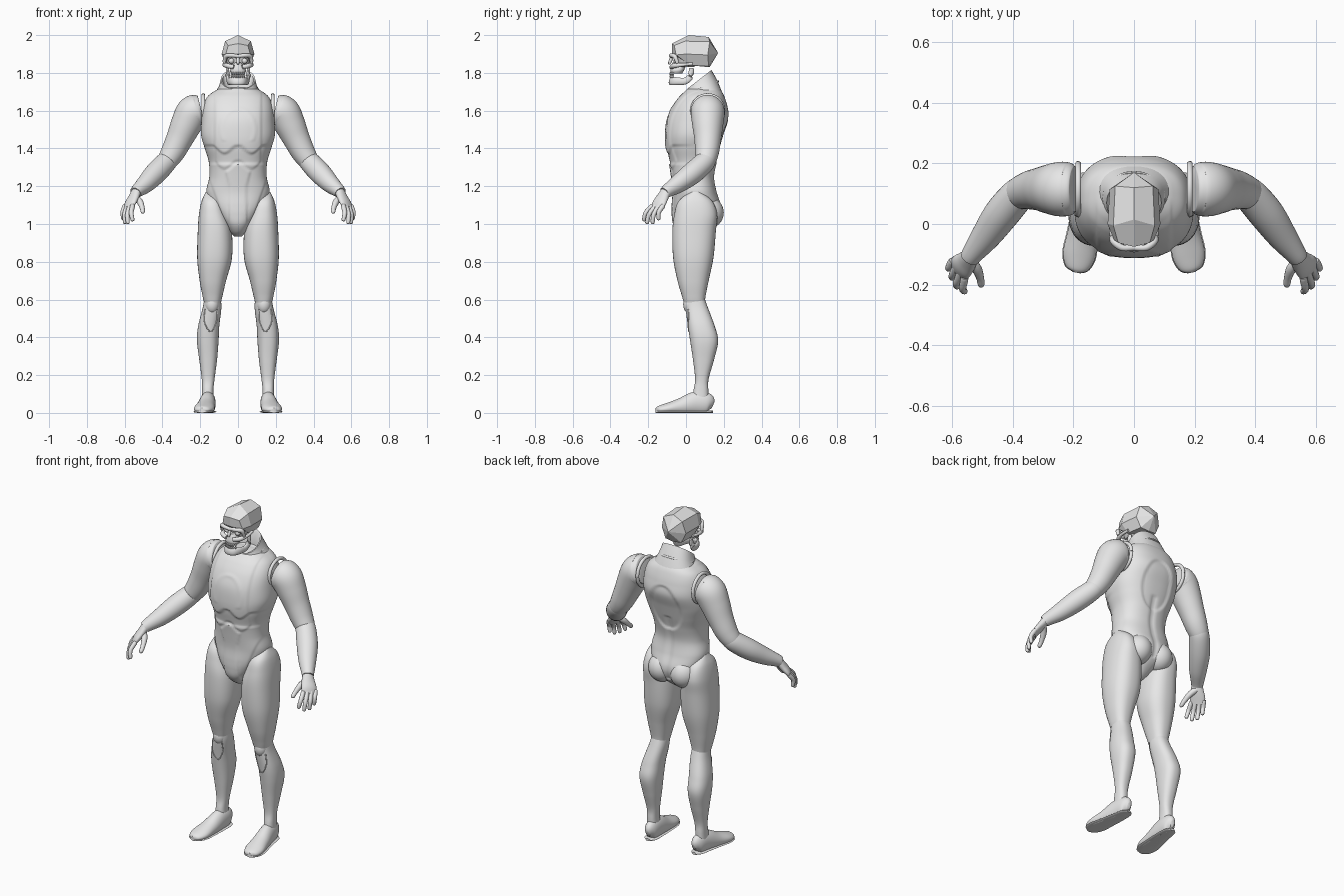
import bpy, bmesh, math
from mathutils import Vector

if "Cube" in bpy.data.objects:
    bpy.data.objects.remove(bpy.data.objects["Cube"], do_unlink=True)

grey = bpy.data.materials.new("light_grey")
grey.use_nodes = True
grey.diffuse_color = (.8, .8, .8, 1)
grey.node_tree.nodes["Principled BSDF"].inputs["Base Color"].default_value = (.8, .8, .8, 1)

POWER = 2.4  # squareness of body cross-sections


def finish(name, bm, smooth=True):
    """Turn a bmesh into a named, coloured object."""
    bmesh.ops.recalc_face_normals(bm, faces=bm.faces[:])
    mesh = bpy.data.meshes.new(name)
    bm.to_mesh(mesh)
    bm.free()
    mesh.materials.append(grey)
    for poly in mesh.polygons:
        poly.use_smooth = smooth
    if smooth:
        mesh.set_sharp_from_angle(angle=math.radians(45))
    obj = bpy.data.objects.new(name, mesh)
    bpy.context.scene.collection.objects.link(obj)
    return obj


def skin(name, rings):
    """Bridge rings of points and cap both ends."""
    bm = bmesh.new()
    loops = [[bm.verts.new(p) for p in ring] for ring in rings]
    count = len(loops[0])
    for low, high in zip(loops, loops[1:]):
        for i in range(count):
            j = (i + 1) % count
            bm.faces.new((low[i], low[j], high[j], high[i]))
    bm.faces.new(loops[0])
    bm.faces.new(loops[-1])
    return finish(name, bm)


def spline(rows, steps):
    """Smooth curve through rows of numbers."""
    out = []
    for i in range(len(rows) - 1):
        quad = rows[max(i - 1, 0)], rows[i], rows[i + 1], rows[min(i + 2, len(rows) - 1)]
        for k in range(steps):
            t = k / steps
            out.append([b + t / 2 * (c - a + t * (2*a - 5*b + 4*c - d + t * (3*(b - c) + d - a)))
                        for a, b, c, d in zip(*quad)])
    return out + [list(rows[-1])]


def mirror(rows, s):
    return [(row[0] * s, *row[1:]) for row in rows]


def signed_power(v):
    return math.copysign(abs(v) ** (2 / POWER), v)


def stack(name, rows, steps=8, sides=48, relief=None, tilts=None):
    """Horizontal rings given as centre x, z, half width, front y, back y."""
    rings = []
    dense = spline(rows, steps)
    slopes = tilts or [0] * len(dense)
    for (cx, z, rx, front, back), slope in zip(dense, slopes):
        ring = []
        for i in range(sides):
            a = math.tau * i / sides
            c, n = signed_power(math.cos(a)), signed_power(math.sin(a))
            lift = relief(rx * c, n, z) if relief else 0
            y = n * (back - front) / 2
            ring.append((cx + rx * c + lift * math.cos(a),
                         (front + back) / 2 + y + lift * math.sin(a), z + slope * y))
        rings.append(ring)
    return skin(name, rings)


def tube(name, rows, ref=(0, 1, 0), steps=6, sides=20, floor=False):
    """Sweep along x, y, z with half sizes a (across) and b (towards ref)."""
    dense = spline([row if len(row) > 4 else (*row, row[3]) for row in rows], steps)
    pts = [Vector(row[:3]) for row in dense]
    rings = []
    for i, (p, row) in enumerate(zip(pts, dense)):
        t = pts[min(i + 1, len(pts) - 1)] - pts[max(i - 1, 0)]
        u = t.cross(Vector(ref)).normalized()
        v = u.cross(t).normalized()
        ring = [p + u * row[3] * math.cos(k * math.tau / sides)
                + v * row[4] * math.sin(k * math.tau / sides) for k in range(sides)]
        if floor:
            for q in ring:
                q.z = max(q.z, 0)
        rings.append(ring)
    return skin(name, rings)


def blob(name, centre, size, segments=24):
    bm = bmesh.new()
    bmesh.ops.create_uvsphere(bm, u_segments=segments, v_segments=segments // 2, radius=1)
    bmesh.ops.scale(bm, vec=size, verts=bm.verts)
    bmesh.ops.translate(bm, vec=centre, verts=bm.verts)
    return finish(name, bm)


def seam(name, rows, points, radius=.003):
    """Fine raised line on the front of a stack, through x, z points."""
    dense, path = spline(rows, 12), []
    for x, z in spline(points, 5):
        cx, _, rx, front, back = min(dense, key=lambda r: abs(r[1] - z))
        u = min(abs(x - cx) / rx, .98)
        h = (1 - u ** POWER) ** (1 / POWER)
        path.append((x, (front + back) / 2 - h * (back - front) / 2, z, radius))
    return tube(name, path, steps=1, sides=8)


# Torso with sculpted chest, belly and back plates
def step(v):
    t = min(max(v / .012 + .5, 0), 1)
    return t * t * (3 - 2 * t)


def plates(x, n, z):
    x = abs(x)
    if n > 0:
        oval = math.hypot(x / .095, (z - 1.46) / .14)
        spine = math.exp(-(x / .015) ** 2) * step(1.4 - z) * step(z - 1.02)
        return (-.008 * step((1 - oval) * .1) - .008 * spine) * n
    wave = .022 * math.cos(min(x, .14) * 45)
    chest = .009 * step(z - 1.395 - wave)
    ribs = .006 * step(z - 1.315 - wave) * step(.12 - x)
    belly = .006 * step(.045 + max(z - 1.2, 0) * .25 - x) * step(1.3 - z + wave)
    flank = .006 * step(.06 + (z - .98) * .36 - x) * step(1.32 - z)
    dome = math.hypot(x / .085, (z - 1.5) / .11)
    crest = .003 * math.exp(-((dome - 1) / .08) ** 2) * step(z - 1.44)
    return (chest + ribs + belly + flank + crest - .006) * -n


torso = [(0, .935, .02, .0, .06), (0, .96, .042, -.035, .1), (0, 1, .073, -.062, .15),
         (0, 1.05, .115, -.07, .18), (0, 1.1, .15, -.07, .185), (0, 1.17, .168, -.066, .163),
         (0, 1.25, .152, -.074, .15), (0, 1.33, .155, -.086, .165), (0, 1.4, .176, -.1, .185),
         (0, 1.47, .195, -.103, .205), (0, 1.55, .193, -.094, .23), (0, 1.62, .185, -.065, .22),
         (0, 1.67, .165, -.03, .205), (0, 1.7, .13, 0, .19), (0, 1.72, .09, .02, .17)]
stack("torso", torso, steps=10, sides=112, relief=plates)

# Open collar, high at the back
collar = [(0, 1.69, .125, -.005, .19), (0, 1.725, .1, .0, .165), (0, 1.765, .09, .005, .135),
          (0, 1.762, .082, .013, .127), (0, 1.715, .07, .03, .12)]
stack("collar", collar, steps=1, tilts=[.1, .45, .78, .78, .2])
tube("collar_trim", [(.1 * math.cos(a), .085 + .085 * math.sin(a), 1.72 + .035 * math.sin(a), .005)
                     for a in (math.tau * i / 24 for i in range(25))], ref=(0, 0, 1), steps=1, sides=8)

# Limb profiles, drawn for the left side
thigh = [(.14, 1.17, .03, .02, .08), (.138, 1.12, .055, -.04, .14), (.132, 1.05, .075, -.062, .165),
         (.123, .96, .09, -.072, .158), (.124, .82, .092, -.068, .145), (.133, .7, .07, -.045, .12),
         (.135, .62, .053, -.022, .104), (.135, .585, .045, -.012, .1)]
shin = [(.135, .63, .04, -.005, .09), (.137, .56, .049, -.003, .115), (.155, .46, .056, .01, .152),
        (.16, .38, .057, .022, .17), (.158, .28, .047, .037, .148), (.158, .18, .034, .048, .12),
        (.16, .12, .03, .04, .118), (.16, .05, .032, .03, .12)]
foot = [(.153, .142, .04, .012, .02), (.155, .115, .05, .034, .055), (.16, .05, .05, .042, .062),
        (.17, -.03, .032, .049, .045), (.18, -.1, .022, .054, .03), (.187, -.145, .016, .038, .02),
        (.19, -.16, .015, .01, .01)]
upper_arm = [(.195, .115, 1.605, .075), (.212, .115, 1.6, .087), (.242, .115, 1.585, .09),
             (.275, .115, 1.525, .082), (.31, .115, 1.45, .071), (.345, .111, 1.38, .063),
             (.378, .1, 1.33, .053), (.395, .08, 1.31, .04)]
forearm = [(.35, .11, 1.365, .045), (.378, .1, 1.33, .055), (.435, .035, 1.27, .058),
           (.487, -.038, 1.215, .049), (.53, -.095, 1.178, .036), (.542, -.112, 1.165, .032)]
palm = [(.537, -.105, 1.175, .028, .024), (.553, -.125, 1.14, .037, .022),
        (.57, -.142, 1.11, .043, .019), (.581, -.157, 1.082, .038, .012)]
fingers = {"index": (.036, (.557, -.224, 1.015)), "middle": (.012, (.583, -.208, 1.0)),
           "ring": (-.012, (.598, -.178, 1.0)), "little": (-.036, (.606, -.145, 1.02))}
across, knuckle = Vector((-.58, -.81, 0)), Vector((.58, -.155, 1.09))

for side, s in (("left", 1), ("right", -1)):
    # Legs
    stack(side + "_thigh", mirror(thigh, s), steps=10)
    stack(side + "_shin", mirror(shin, s), steps=10)
    blob(side + "_buttock", (s * .072, .115, 1.06), (.078, .085, .085), 32)
    blob(side + "_kneecap", (s * .137, .02, .575), (.037, .035, .05))
    seam(side + "_shin_plate", mirror(shin, s),
         mirror([(.11, .55), (.115, .48), (.145, .43), (.178, .48), (.175, .55)], s))
    tube(side + "_foot", mirror(foot, s), ref=(0, 0, 1), floor=True, sides=32)
    tube(side + "_sole", [(x, y, .006, a + .003, .007) for x, y, z, a, b in mirror(foot, s)],
         ref=(0, 0, 1), floor=True)

    # Arms with a socket rim at the shoulder
    tube(side + "_upper_arm", mirror(upper_arm, s), sides=40)
    tube(side + "_forearm", mirror(forearm, s), sides=32)
    tube(side + "_shoulder_rim", [(s * .184, .115 + .083 * math.cos(a), 1.6 + .083 * math.sin(a), .01)
                                  for a in (math.tau * i / 32 for i in range(33))],
         ref=(1, 0, 0), steps=1, sides=10)

    # Hands
    tube(side + "_palm", mirror(palm, s), ref=(-.65 * s, .46, -.57), sides=24)
    for finger, (offset, tip) in fingers.items():
        base, tip = knuckle + across * offset, Vector(tip)
        bend = (base + tip) / 2 + Vector((.007, -.009, .006))
        near_tip = tip.lerp(bend, .15)
        path = [(*base.lerp(bend, -.3), .011), (*base, .013), (*bend, .012),
                (*near_tip, .01), (*tip, .003)]
        tube(f"{side}_{finger}_finger", mirror(path, s), sides=12)
    thumb = [(.545, -.115, 1.145, .016), (.52, -.145, 1.118, .017), (.507, -.178, 1.085, .013),
             (.504, -.2, 1.064, .011), (.504, -.206, 1.057, .003)]
    tube(side + "_thumb", mirror(thumb, s), sides=12)

    # Skull side parts
    tube(side + "_cheekbone", mirror([(.022, -.078, 1.83, .011), (.058, -.062, 1.838, .013),
         (.074, -.015, 1.843, .009), (.07, .035, 1.848, .008)], s), ref=(0, 0, 1), sides=12)
    tube(side + "_brow", mirror([(0, -.078, 1.888, .01), (.04, -.078, 1.893, .011),
         (.066, -.058, 1.885, .012), (.073, -.045, 1.85, .008)], s), ref=(.3, 1, .3), sides=12)
    blob(side + "_eye", (s * .035, -.052, 1.863), (.015, .015, .015), 16)

# Skull core, upper jaw, nose and lower jaw
stack("skull_core", [(0, 1.83, .045, -.045, .04), (0, 1.86, .062, -.05, .08),
                     (0, 1.9, .07, -.06, .1)], sides=24)
stack("upper_jaw", [(0, 1.797, .035, -.08, -.02), (0, 1.815, .042, -.083, -.01),
                    (0, 1.84, .03, -.078, .0), (0, 1.855, .015, -.072, .0)], sides=24)
tube("nose", [(0, -.072, 1.89, .008), (0, -.084, 1.86, .009), (0, -.09, 1.845, .005)], sides=12)
jaw_half = [(.055, .03, 1.825, .008, .012), (.054, .022, 1.78, .009, .017),
            (.05, -.005, 1.757, .009, .018), (.042, -.045, 1.756, .01, .02),
            (.026, -.072, 1.758, .01, .023)]
tube("lower_jaw", jaw_half + [(0, -.079, 1.758, .011, .024)] + mirror(jaw_half, -1)[::-1],
     ref=(0, .3, 1), sides=12)
for row, z in (("upper", 1.796), ("lower", 1.781)):
    for i in range(-3, 4):
        x = i * .0105
        blob(f"{row}_tooth_{i + 4}", (x, -.082 + 14 * x * x, z), (.0055, .006, .009), 8)

# Faceted helmet
bm = bmesh.new()
middle = [(0, -.075, 1.955), (0, .015, 2), (0, .12, 1.99), (0, .17, 1.905),
          (0, .125, 1.83), (0, -.073, 1.9)]
half = [(.068, -.005, 1.968), (.062, .125, 1.965), (.087, .0, 1.9), (.08, .115, 1.895),
        (.062, .02, 1.84), (.052, .12, 1.835), (.066, -.052, 1.895), (.052, -.062, 1.945)]
for p in middle + half + mirror(half, -1):
    bm.verts.new(p)
bmesh.ops.convex_hull(bm, input=bm.verts[:])
bmesh.ops.dissolve_limit(bm, angle_limit=math.radians(9), verts=bm.verts[:], edges=bm.edges[:])
finish("helmet", bm, smooth=False)
